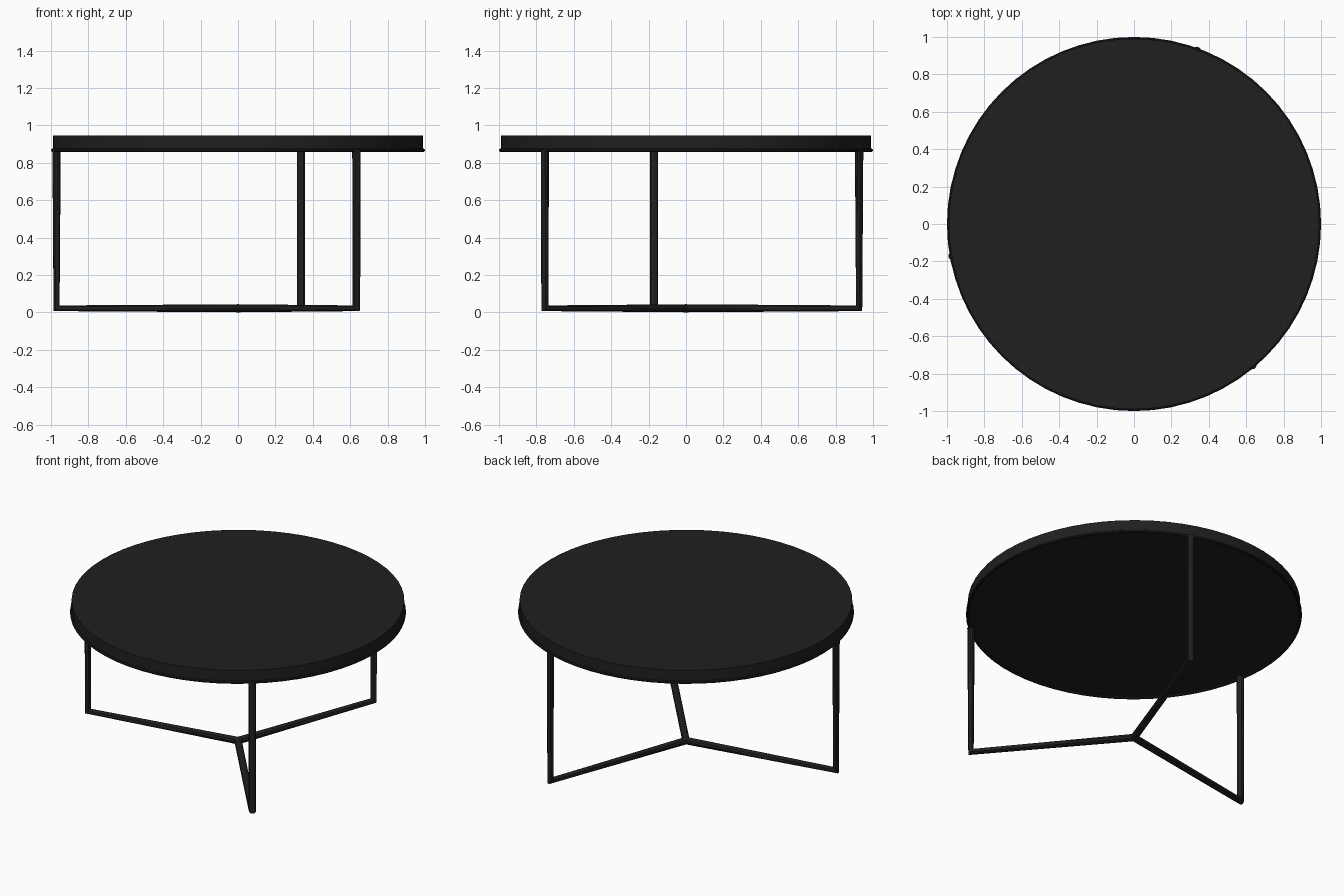
import bpy, math
from mathutils import Vector

if "Cube" in bpy.data.objects:
    bpy.data.objects.remove(bpy.data.objects["Cube"])

TUBE = 0.0225      # frame tube radius
LEG_R = 0.985      # distance of legs from the centre
TOP_Z0, TOP_Z1 = 0.872, 0.945


def material(name, v):
    m = bpy.data.materials.new(name)
    m.diffuse_color = (v, v, v, 1)
    m.use_nodes = True
    m.node_tree.nodes["Principled BSDF"].inputs["Base Color"].default_value = m.diffuse_color
    return m


black_top = material("black tabletop", 0.014)
black_frame = material("black metal", 0.014)


def finish(name, mat):
    ob = bpy.context.object
    ob.name = name
    ob.data.materials.clear()
    ob.data.materials.append(mat)
    bpy.ops.object.shade_smooth_by_angle(angle=math.radians(35))
    return ob


def tube(name, pts, radius):
    # mitred round tube through the given points
    cu = bpy.data.curves.new(name, 'CURVE')
    cu.dimensions = '3D'
    cu.bevel_depth = radius
    cu.bevel_resolution = 3
    cu.use_fill_caps = True
    sp = cu.splines.new('POLY')
    sp.points.add(len(pts) - 1)
    for p, co in zip(sp.points, pts):
        p.co = (*co, 1)
    ob = bpy.data.objects.new(name, cu)
    bpy.context.collection.objects.link(ob)
    bpy.ops.object.select_all(action='DESELECT')
    ob.select_set(True)
    bpy.context.view_layer.objects.active = ob
    bpy.ops.object.convert(target='MESH')
    finish(name, black_frame)


# round tabletop
bpy.ops.mesh.primitive_cylinder_add(vertices=64, radius=0.99, depth=TOP_Z1 - TOP_Z0,
                                    location=(0, 0, (TOP_Z0 + TOP_Z1) / 2))
finish("tabletop", black_top)

# thin rim ring under the tabletop
bpy.ops.mesh.primitive_torus_add(major_segments=64, minor_segments=10, major_radius=0.991,
                                 minor_radius=0.009, location=(0, 0, 0.867))
finish("rim_ring", black_frame)

# three L-shaped legs, each a floor bar plus an upright
for i in range(3):
    a = math.radians(70 + 120 * i)
    d = Vector((math.cos(a), math.sin(a), 0)) * LEG_R
    tube(f"leg_{i + 1}", [(0, 0, TUBE), (d.x, d.y, TUBE), (d.x, d.y, TOP_Z0)], TUBE)

# joint where the floor bars meet
bpy.ops.mesh.primitive_uv_sphere_add(segments=16, ring_count=8, radius=TUBE, location=(0, 0, TUBE))
finish("floor_joint", black_frame)
